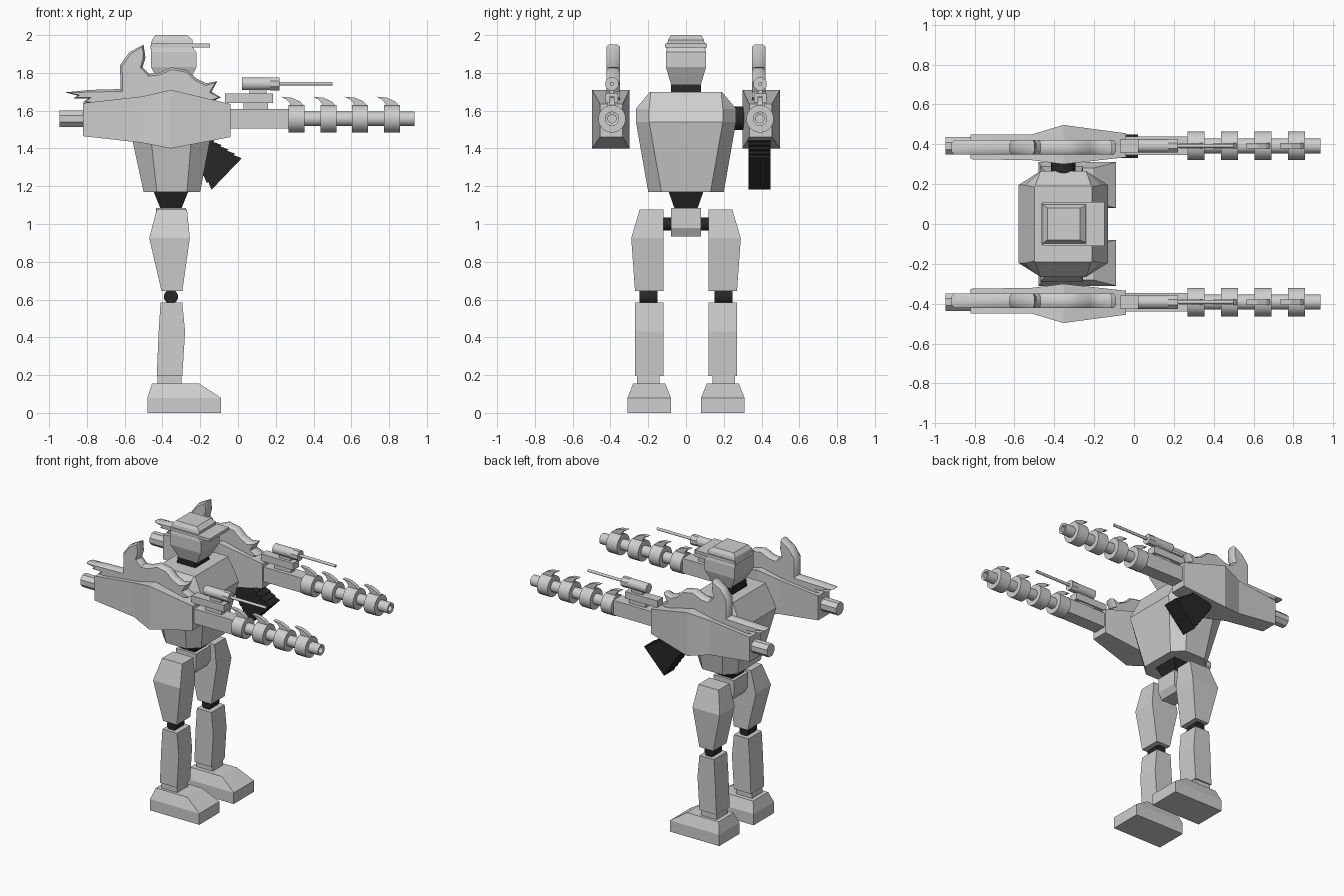
import bpy, bmesh, math
from mathutils import Matrix, Vector

cube = bpy.data.objects.get("Cube")
if cube:
    bpy.data.objects.remove(cube, do_unlink=True)


def material(name, value):
    m = bpy.data.materials.new(name)
    m.use_nodes = True
    colour = (value, value, value, 1)
    m.diffuse_color = colour
    m.node_tree.nodes["Principled BSDF"].inputs["Base Color"].default_value = colour
    return m


GREY = material("light grey", 0.62)
DARK = material("rubber black", 0.02)
CX = -0.355          # centre line of the body
GUN_Y, GUN_Z = 0.392, 1.557


def finish(name, bm, mat, smooth=False):
    bmesh.ops.recalc_face_normals(bm, faces=bm.faces)
    me = bpy.data.meshes.new(name)
    bm.to_mesh(me)
    bm.free()
    me.materials.append(mat)
    ob = bpy.data.objects.new(name, me)
    bpy.context.collection.objects.link(ob)
    if smooth:
        bpy.ops.object.select_all(action='DESELECT')
        ob.select_set(True)
        bpy.context.view_layer.objects.active = ob
        bpy.ops.object.shade_smooth_by_angle(angle=math.radians(40))
    return ob


def rect(a0, a1, b0, b1, ca=0, cb=0):
    """Rectangle, or octagon when the corners are cut by ca, cb."""
    if not ca:
        return [(a0, b0), (a1, b0), (a1, b1), (a0, b1)]
    return [(a0 + ca, b0), (a1 - ca, b0), (a1, b0 + cb), (a1, b1 - cb),
            (a1 - ca, b1), (a0 + ca, b1), (a0, b1 - cb), (a0, b0 + cb)]


def loft(name, sections, mat=GREY, axis='z', side=1):
    """Sections are (position, rectangle values...): xy for axis z, yz for axis x."""
    bm = bmesh.new()
    rings = []
    for pos, *dims in sections:
        if axis == 'z':
            pts = [(a, b * side, pos) for a, b in rect(*dims)]
        else:
            pts = [(pos, a * side, b) for a, b in rect(*dims)]
        rings.append([bm.verts.new(p) for p in pts])
    n = len(rings[0])
    for lo, hi in zip(rings, rings[1:]):
        for i in range(n):
            j = (i + 1) % n
            bm.faces.new((lo[i], lo[j], hi[j], hi[i]))
    bm.faces.new(rings[0])
    bm.faces.new(rings[-1])
    return finish(name, bm, mat)


def box(name, x, y, z, mat=GREY, side=1):
    return loft(name, [(z[0], *x, *y), (z[1], *x, *y)], mat, side=side)


def rod(name, start, end, radius, mat=GREY, sides=20, smooth=True):
    a, b = Vector(start), Vector(end)
    d = b - a
    bm = bmesh.new()
    bmesh.ops.create_cone(bm, cap_ends=True, segments=sides, radius1=radius,
                          radius2=radius, depth=d.length)
    turn = d.to_track_quat('Z', 'Y').to_matrix().to_4x4()
    spin = Matrix.Rotation(math.pi / sides, 4, 'Z')
    bm.transform(Matrix.Translation((a + b) / 2) @ turn @ spin)
    return finish(name, bm, mat, smooth)


def plate(name, pts, y, half, mat=GREY, swell=0):
    """Side profile in xz, thickened about y; swell domes both sides."""
    bm = bmesh.new()
    front = bm.faces.new([bm.verts.new((px, y - half, pz)) for px, pz in pts])
    out = bmesh.ops.extrude_face_region(bm, geom=[front])
    moved = [v for v in out["geom"] if isinstance(v, bmesh.types.BMVert)]
    bmesh.ops.translate(bm, verts=moved, vec=(0, 2 * half, 0))
    bm.faces.ensure_lookup_table()
    bmesh.ops.recalc_face_normals(bm, faces=bm.faces)
    if swell:
        caps = [f for f in bm.faces if abs(f.normal.y) > 0.9]
        bmesh.ops.inset_individual(bm, faces=caps, thickness=0.012, depth=swell)
    return finish(name, bm, mat, swell > 0)


# Torso, waist, pelvis and hips
loft("torso", [(1.17, -0.50, -0.20, -0.20, 0.20, 0.07, 0.07),
               (1.54, -0.58, -0.13, -0.265, 0.265, 0.11, 0.07),
               (1.61, -0.545, -0.165, -0.265, 0.265, 0.075, 0.07),
               (1.70, -0.50, -0.21, -0.19, 0.19, 0.004, 0.004)])
loft("waist", [(1.08, -0.41, -0.30, -0.06, 0.06), (1.18, -0.45, -0.26, -0.095, 0.095)], DARK)
loft("pelvis", [(0.935, -0.41, -0.30, -0.08, 0.08), (0.98, -0.435, -0.275, -0.08, 0.08),
                (1.085, -0.435, -0.275, -0.08, 0.08)])
rod("hip_axle", (CX, -0.13, 1.0), (CX, 0.13, 1.0), 0.036, DARK)

# Neck, head, helmet and brim
loft("neck", [(1.68, -0.43, -0.28, -0.08, 0.08), (1.76, -0.42, -0.29, -0.08, 0.08)], DARK)
loft("head", [(1.735, -0.41, -0.27, -0.078, 0.078), (1.83, -0.46, -0.22, -0.106, 0.106),
              (1.91, -0.46, -0.22, -0.106, 0.106), (1.935, -0.46, -0.24, -0.1, 0.1)])
loft("helmet", [(1.93, -0.465, -0.245, -0.104, 0.104), (1.975, -0.455, -0.24, -0.095, 0.095),
                (2.0, -0.435, -0.27, -0.08, 0.08)])
box("cap_brim", (-0.46, -0.148), (-0.11, 0.11), (1.935, 1.955))

FLAME = [(-0.62, 1.68), (-0.625, 1.84), (-0.575, 1.91), (-0.50, 1.95), (-0.49, 1.88),
         (-0.505, 1.83), (-0.47, 1.795), (-0.42, 1.80), (-0.35, 1.83), (-0.27, 1.815),
         (-0.22, 1.77), (-0.17, 1.745), (-0.11, 1.755), (-0.14, 1.70), (-0.09, 1.67),
         (-0.20, 1.62), (-0.45, 1.62)]
TAIL = [(-0.915, 1.697), (-0.78, 1.71), (-0.60, 1.715), (-0.52, 1.70), (-0.50, 1.64),
        (-0.72, 1.63), (-0.82, 1.645), (-0.79, 1.665), (-0.87, 1.665), (-0.85, 1.68)]
HOOK = [(-0.04, 0.117), (0.015, 0.112), (0.06, 0.092), (0.085, 0.065), (0.085, 0.04),
        (0.005, 0.04), (0.008, 0.08), (-0.01, 0.102)]

for side, label in ((-1, "right"), (1, "left")):
    # Leg
    loft(label + "_thigh", [(0.645, -0.405, -0.295, 0.12, 0.27),
                            (0.925, -0.47, -0.255, 0.12, 0.29),
                            (1.078, -0.43, -0.27, 0.12, 0.245)], side=side)
    rod(label + "_knee", (CX, side * 0.15, 0.615), (CX, side * 0.245, 0.615), 0.038, DARK, 12)
    box(label + "_knee_link", (-0.375, -0.335), (0.16, 0.235), (0.56, 0.67), DARK, side)
    loft(label + "_shin", [(0.195, -0.43, -0.295, 0.12, 0.27),
                           (0.43, -0.42, -0.28, 0.12, 0.27),
                           (0.585, -0.41, -0.295, 0.12, 0.27)], side=side)
    box(label + "_ankle", (-0.425, -0.30), (0.14, 0.26), (0.14, 0.2), side=side)
    loft(label + "_foot", [(0, -0.48, -0.09, 0.08, 0.31), (0.08, -0.48, -0.09, 0.08, 0.31),
                           (0.155, -0.455, -0.205, 0.11, 0.28)], side=side)

    # Arm housing with the rear stub
    y = side * GUN_Y
    loft(label + "_arm_housing", [(-0.82, 0.325, 0.45, 1.465, 1.64),
                                  (-0.51, 0.32, 0.45, 1.43, 1.675),
                                  (CX, 0.30, 0.497, 1.40, 1.71),
                                  (-0.04, 0.335, 0.455, 1.46, 1.635)], axis='x', side=side)
    rod(label + "_rear_stub", (-0.945, y, GUN_Z), (-0.81, y, GUN_Z), 0.047, sides=8, smooth=False)

    # Barrel with open muzzle, rings and hooked blades
    box(label + "_barrel_block", (-0.06, 0.27), (0.345, 0.44), (1.505, 1.61), side=side)
    barrel = rod(label + "_barrel", (0.25, y, GUN_Z), (0.935, y, GUN_Z), 0.038)
    bm = bmesh.new()
    bm.from_mesh(barrel.data)
    muzzle = max(bm.faces, key=lambda f: f.calc_center_median().x)
    bmesh.ops.inset_individual(bm, faces=[muzzle], thickness=0.016)
    bmesh.ops.translate(bm, verts=muzzle.verts, vec=(-0.003, 0, 0))
    hole = bmesh.ops.extrude_discrete_faces(bm, faces=[muzzle])["faces"][0]
    bmesh.ops.translate(bm, verts=hole.verts, vec=(-0.04, 0, 0))
    bm.to_mesh(barrel.data)
    bm.free()
    for i in range(4):
        x = 0.268 + i * 0.168
        rod(f"{label}_barrel_ring_{i + 1}", (x, y, GUN_Z), (x + 0.085, y, GUN_Z), 0.073)
        plate(f"{label}_barrel_blade_{i + 1}",
              [(x + px, GUN_Z + pz) for px, pz in HOOK], y, 0.014)

    # Small gun mounted on top
    box(label + "_mount_rail", (-0.07, 0.185), (0.36, 0.425), (1.64, 1.69), side=side)
    box(label + "_mount_foot", (0.03, 0.16), (0.37, 0.415), (1.60, 1.645), side=side)
    box(label + "_mount_post", (0.06, 0.15), (0.38, 0.405), (1.685, 1.73), side=side)
    rod(label + "_small_gun_body", (0.02, y, 1.742), (0.175, y, 1.742), 0.034)
    rod(label + "_small_gun_collar", (0.17, y, 1.742), (0.22, y, 1.742), 0.037, sides=8, smooth=False)
    rod(label + "_small_gun_barrel", (0.21, y, 1.743), (0.50, y, 1.743), 0.01, sides=12)

    # Flame shaped crests
    plate(label + "_flame_crest", FLAME, side * 0.385, 0.02, swell=0.016)
    plate(label + "_flame_tail", TAIL, side * 0.385, 0.02, swell=0.016)

# Shoulder joint and fanned magazine on the left arm
rod("left_shoulder_joint", (CX, 0.22, 1.56), (CX, 0.32, 1.56), 0.062, DARK)
along, across = Vector((0.72, -0.69)), Vector((0.69, 0.72))
tip = Vector((-0.06, 1.265))
for i in range(6):
    far = tip - along * 0.042 * i
    near = far - along * 0.042
    wide, narrow = 0.116 - 0.008 * i, 0.098 - 0.008 * i
    plate(f"magazine_rib_{i + 1}",
          [far - across * wide, far + across * wide,
           near + across * narrow, near - across * narrow], 0.39, 0.058, DARK)
